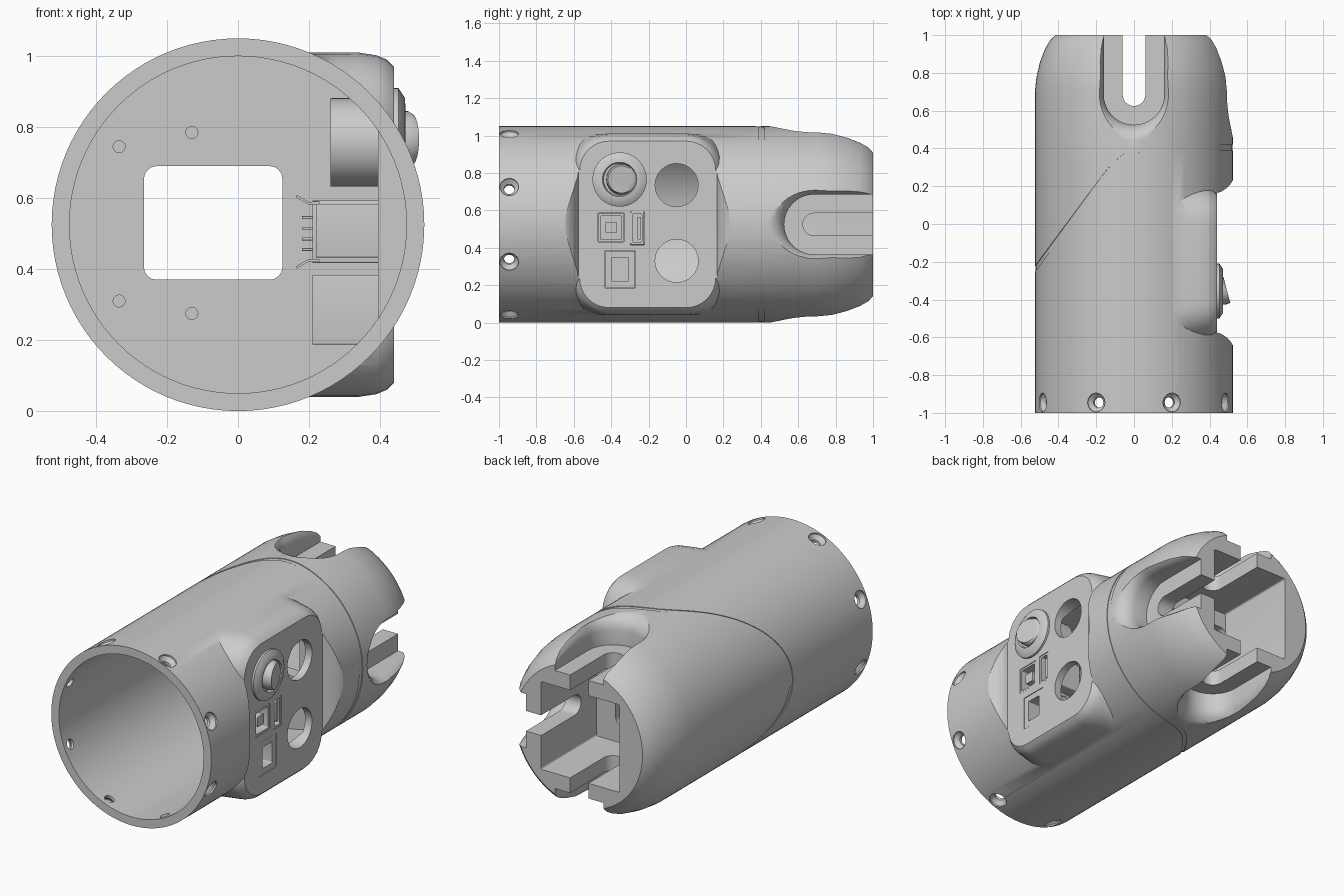
import bpy, bmesh
from math import sin, cos, pi, radians
from mathutils import Matrix, Vector

if "Cube" in bpy.data.objects:
    bpy.data.objects.remove(bpy.data.objects["Cube"])

CZ = 0.525                      # height of the tube axis
CENTRE = Matrix.Translation((0, 0, CZ))


def loft(name, rings, matrix=None, closed=False):
    """Skin a list of point rings; cap the ends unless it is a closed loop."""
    bm = bmesh.new()
    vs = [[bm.verts.new(p) for p in r] for r in rings]
    n, m = len(rings[0]), len(rings)
    for i in range(m if closed else m - 1):
        a, b = vs[i], vs[(i + 1) % m]
        for j in range(n):
            bm.faces.new((a[j], a[(j + 1) % n], b[(j + 1) % n], b[j]))
    if not closed:
        bm.faces.new(vs[0])
        bm.faces.new(vs[-1])
    if matrix:
        bm.transform(matrix)
    bmesh.ops.recalc_face_normals(bm, faces=bm.faces)
    if bm.calc_volume(signed=True) < 0:
        bmesh.ops.reverse_faces(bm, faces=bm.faces)
    me = bpy.data.meshes.new(name)
    bm.to_mesh(me)
    bm.free()
    ob = bpy.data.objects.new(name, me)
    bpy.context.collection.objects.link(ob)
    return ob


def place(pts, axis, t):
    if axis == 'X':
        return [(t, u, v) for u, v in pts]
    if axis == 'Y':
        return [(u, t, v) for u, v in pts]
    return [(u, v, t) for u, v in pts]


def circle(u, v, r, n=32):
    return [(u + r * cos(2 * pi * i / n), v + r * sin(2 * pi * i / n)) for i in range(n)]


def rrect(u, v, w, h, r, n=5):
    pts = []
    for k, (su, sv) in enumerate(((1, 1), (-1, 1), (-1, -1), (1, -1))):
        for i in range(n + 1):
            a = (k + i / n) * pi / 2
            pts.append((u + su * (w / 2 - r) + r * cos(a), v + sv * (h / 2 - r) + r * sin(a)))
    return pts


def turned(name, axis, u, v, prof, n=32, matrix=None):
    return loft(name, [place(circle(u, v, r, n), axis, t) for t, r in prof], matrix)


def block(name, axis, u, v, w, h, t0, t1, r=0.005):
    p = rrect(u, v, w, h, r, 4)
    return loft(name, [place(p, axis, t0), place(p, axis, t1)])


def volume(me):
    bm = bmesh.new()
    bm.from_mesh(me)
    v = bm.calc_volume(signed=True)
    bm.free()
    return v


def boolean(ob, tool, op='DIFFERENCE'):
    """Apply a boolean, accepting the first solver whose volume is plausible."""
    tool.hide_render = True
    v0 = volume(ob.data)
    lo, hi = (0.25, 0.999999) if op == 'DIFFERENCE' else (1.000001, 1.5)
    m = ob.modifiers.new('cut', 'BOOLEAN')
    m.operation, m.object = op, tool
    result = None
    for solver in ('EXACT', 'MANIFOLD', 'FLOAT'):
        m.solver = solver
        bpy.context.view_layer.update()
        me = bpy.data.meshes.new_from_object(ob.evaluated_get(bpy.context.evaluated_depsgraph_get()))
        if lo < volume(me) / v0 < hi:
            result = me
            break
    ob.modifiers.remove(m)
    if result:
        ob.data = result
    else:
        print('boolean skipped:', tool.name)
    bpy.data.objects.remove(tool)


def u_cutter(w, y0, levels):
    """U-shaped slot cutter open to the back; levels = (height, flare, drop at back)."""
    rings = []
    for h, o, drop in levels:
        r, cy = w + o, y0 + w
        p = [(r * cos(pi + pi * i / 20), cy + r * sin(pi + pi * i / 20), h) for i in range(21)]
        p += [(r, 0.78, h), (r, 1.1, h - drop), (-r, 1.1, h - drop), (-r, 0.78, h)]
        rings.append(p)
    return rings


# Tube body with domed back end
body = turned('body', 'Y', 0, CZ, [(-1, .525), (0.45, .525), (0.7, .525), (0.78, .516), (0.86, .497),
                                   (0.93, .47), (0.975, .443), (1.0, .415)], 96)

# Connector boss on the right side, blended outwards at its base
boss = [(0.1, .96, .965, .22), (0.2, .93, .97, .22), (0.28, .87, .97, .21), (0.34, .82, .97, .2),
        (0.39, .785, .955, .18), (0.42, .76, .93, .17), (0.45, .71, .87, .15)]
boolean(body, loft('boss', [place(rrect(-0.205, CZ, w, h, r, 8), 'X', x) for x, w, h, r in boss]), 'UNION')

# Flattened panel face sunk into the tube
face = [(0.44, .74, .94, .17), (0.46, .75, .95, .17), (0.49, .79, .97, .17), (0.51, .83, .98, .17),
        (0.525, .88, .99, .17), (0.6, 1.05, 1.1, .17)]
boolean(body, loft('face_cut', [place(rrect(-0.205, CZ, w, h, r, 8), 'X', x) for x, w, h, r in face]))

# Bore from the front, keeping a flat wall behind the panel
bore = turned('bore', 'Y', 0, CZ, [(-1.1, .475), (0.4, .475)], 96)
boolean(bore, block('wall_keep', 'X', -0.21, CZ, 0.96, 1.2, 0.395, 0.7))
boolean(body, bore)

# Rear cavity and window through the bulkhead
boolean(body, block('cavity', 'Y', -0.007, CZ, 0.515, 0.52, 0.48, 1.1, 0.01))
boolean(body, block('window', 'Y', -0.07, 0.53, 0.39, 0.32, 0.3, 0.6, 0.035))

# Fork slots on top, right and bottom
RECESS = [(0.35, 0, 0), (0.44, 0, .07), (0.47, .008, .09), (0.495, .025, .10), (0.515, .05, .105),
          (0.53, .09, .105), (0.7, .12, 0)]
for ang in (0, 90, 180):
    rot = CENTRE @ Matrix.Rotation(radians(ang), 4, 'Y')
    boolean(body, loft('recess', u_cutter(0.16, 0.525, RECESS), rot))
    boolean(body, loft('slot', u_cutter(0.06, 0.625, [(0.2, 0, 0), (0.42, 0, 0)]), rot))

# Eight countersunk screw holes around the front rim
for k in range(8):
    rot = CENTRE @ Matrix.Rotation(radians(22.5 + 45 * k), 4, 'Y')
    boolean(body, turned('screw', 'Z', 0, -0.945,
                         [(0.42, .028), (0.492, .028), (0.515, .05), (0.6, .05)], 20, rot))

# Four blind screw holes in the bulkhead
for x, z in ((-0.335, 0.745), (-0.13, 0.785), (-0.335, 0.31), (-0.13, 0.275)):
    boolean(body, turned('dimple', 'Y', x, z, [(0.3, .017), (0.44, .017)], 16))

# Round holes and connector openings in the panel
for z in (0.735, 0.33):
    boolean(body, turned('port', 'X', -0.05, z, [(0.2, .115), (0.6, .115)], 40))
SOCKETS = (('square_socket', -0.40, 0.508, 0.14, 0.155, 0.22),
           ('slim_socket', -0.26, 0.505, 0.075, 0.18, 0.21),
           ('power_socket', -0.352, 0.285, 0.165, 0.2, 0.21))
for name, y, z, w, h, x0 in SOCKETS:
    boolean(body, block('opening', 'X', y, z, w, h, 0.3, 0.6))

# Shallow parting groove: straight on the right, sweeping forward on the left
SEAM = [(-0.53, -0.245), (-0.2, 0.2), (-0.13, 0.29), (-0.06, 0.355), (0.02, 0.392), (0.1, 0.405), (0.53, 0.405)]


def seam_y(x):
    for (xa, ya), (xb, yb) in zip(SEAM, SEAM[1:]):
        if x <= xb:
            return ya + (yb - ya) * (x - xa) / (xb - xa)
    return SEAM[-1][1]


rings = []
for i in range(96):
    a = 2 * pi * (i + 0.5) / 96
    y = seam_y(0.525 * cos(a))
    rings.append([(r * cos(a), y + d, CZ + r * sin(a))
                  for r, d in ((.521, -.015), (.54, -.015), (.54, .015), (.521, .015))])
boolean(body, loft('groove', rings, closed=True))

# Hollow socket housings
for name, y, z, w, h, x0 in SOCKETS:
    t = 0.035 if name == 'power_socket' else 0.012
    w, h = w - 0.004, h - 0.004
    out, inn = rrect(y, z, w, h, .005, 4), rrect(y, z, w - 2 * t, h - 2 * t, .005, 4)
    loft(name, [place(out, 'X', x0), place(out, 'X', .438), place(inn, 'X', .438), place(inn, 'X', .3)])
block('square_socket_tongue', 'X', -0.40, 0.508, 0.06, 0.06, 0.29, 0.43)
block('slim_socket_tongue', 'X', -0.25, 0.505, 0.02, 0.12, 0.29, 0.43)

# Solder pins and bent spring tabs behind the sockets
for i in range(4):
    block('pin_%d' % i, 'X', -0.26, 0.455 + 0.03 * i, 0.012, 0.008, 0.18, 0.23, 0.002)
for s in (-1, 1):
    path = [(0.23, .082), (0.2, .08), (0.165, .1)]
    loft('spring_tab', [[(x, y, 0.505 + s * d + e) for y, e in
                         ((-.3, -.004), (-.22, -.004), (-.22, .004), (-.3, .004))] for x, d in path])

# Push button: rear housing, bezel ring and slanted cap
turned('button_housing', 'X', -0.35, 0.757, [(0.26, .125), (0.40, .125)], 40)
turned('button_bezel', 'X', -0.355, 0.765, [(0.43, .145), (0.452, .145), (0.47, .118), (0.472, .092),
                                            (0.455, .086)], 48)
cap = []
for base, r, slope in ((0.45, .082, 0), (0.478, .08, .18), (0.49, .072, .28), (0.49, .055, .25)):
    cap.append([(base - slope * (y + 0.345), y, z) for y, z in circle(-0.345, 0.765, r, 32)])
loft('button_cap', cap)

# Smooth shading with crisp edges
bpy.ops.object.select_all(action='DESELECT')
for ob in bpy.context.scene.objects:
    ob.select_set(True)
bpy.context.view_layer.objects.active = body
bpy.ops.object.shade_smooth_by_angle(angle=radians(30))
